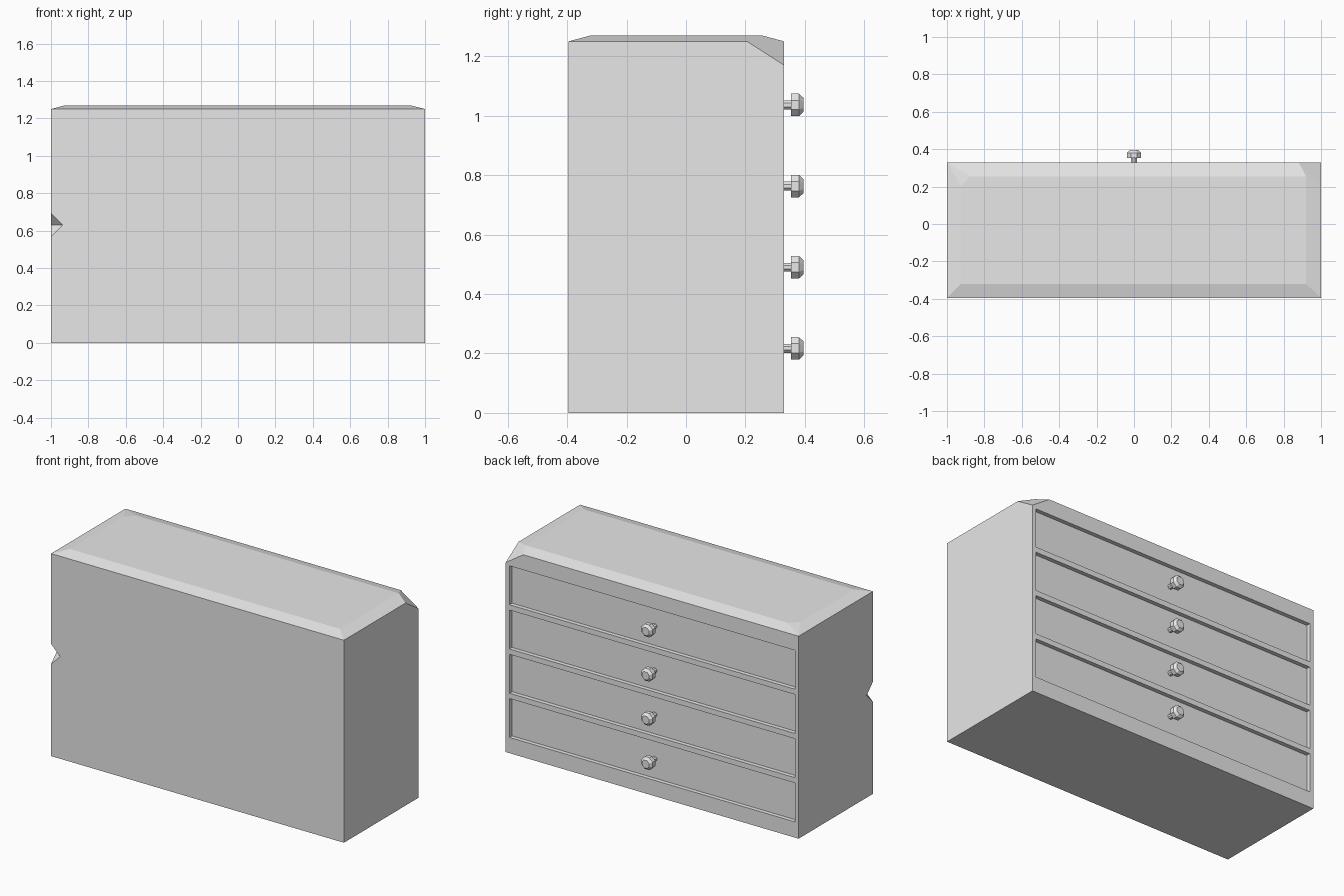
import bpy, bmesh, math
from mathutils import Matrix, Vector

cube = bpy.data.objects.get("Cube")
if cube:
    bpy.data.objects.remove(cube, do_unlink=True)

grey = bpy.data.materials.new("plain grey")
grey.use_nodes = True
grey.diffuse_color = (0.8, 0.8, 0.8, 1)
grey.node_tree.nodes["Principled BSDF"].inputs["Base Color"].default_value = grey.diffuse_color


def finish(name, bm):
    bmesh.ops.recalc_face_normals(bm, faces=bm.faces)
    mesh = bpy.data.meshes.new(name)
    bm.to_mesh(mesh)
    bm.free()
    mesh.materials.append(grey)
    obj = bpy.data.objects.new(name, mesh)
    bpy.context.collection.objects.link(obj)
    return obj


def hull(name, points):
    bm = bmesh.new()
    for p in points:
        bm.verts.new(p)
    bmesh.ops.convex_hull(bm, input=bm.verts)
    bmesh.ops.dissolve_limit(bm, angle_limit=0.01, verts=bm.verts, edges=bm.edges)
    return finish(name, bm)


def box(name, lo, hi):
    return hull(name, [(x, y, z) for x in (lo[0], hi[0])
                       for y in (lo[1], hi[1]) for z in (lo[2], hi[2])])


def cut(target, cutter):
    cutter.hide_render = True
    mod = target.modifiers.new("cut", 'BOOLEAN')
    mod.operation = 'DIFFERENCE'
    mod.solver = 'EXACT'
    mod.object = cutter
    bpy.context.view_layer.objects.active = target
    bpy.ops.object.modifier_apply(modifier=mod.name)
    bpy.data.objects.remove(cutter, do_unlink=True)


FRONT, BACK, SHOULDER, TOP = -0.395, 0.33, 1.25, 1.27

# Cabinet with bevelled top and one chipped back corner
cabinet = hull("cabinet", [
    (-1, FRONT, 0), (1, FRONT, 0), (1, BACK, 0), (-1, BACK, 0),
    (-1, FRONT, SHOULDER), (1, FRONT, SHOULDER), (-1, BACK, SHOULDER),
    (1, 0.205, SHOULDER), (0.88, BACK, SHOULDER), (1, BACK, 1.17),
    (-0.925, -0.32, TOP), (0.92, -0.32, TOP), (0.92, 0.255, TOP),
    (-0.875, 0.255, TOP), (-0.925, 0.205, TOP)])

# Small nick in the upright edge
centre = Vector((-1, FRONT, 0.63))
cut(cabinet, hull("nick_cutter", [centre + Vector(axis) * s for s in (-0.062, 0.062)
                                  for axis in ((1, 0, 0), (0, 1, 0), (0, 0, 1))]))

# Four recessed drawers, each with a turned eight-sided knob
KNOB = [(0.016, 0.30), (0.016, 0.353), (0.041, 0.353), (0.041, 0.38), (0.026, 0.395)]
for i in range(4):
    z = 0.217 + 0.273 * i
    cut(cabinet, box("slot_cutter", (-0.975, 0.25, z - 0.12), (0.975, 0.4, z + 0.12)))
    box(f"drawer_{i + 1}", (-0.974, 0.24, z - 0.119), (0.974, 0.306, z + 0.119))

    bm = bmesh.new()
    rings = []
    for r, y in KNOB:
        angles = [math.pi / 4 * (k + 0.5) for k in range(8)]
        rings.append([bm.verts.new((r * math.cos(a), y, z + r * math.sin(a))) for a in angles])
    for a, b in zip(rings, rings[1:]):
        for k in range(8):
            n = (k + 1) % 8
            bm.faces.new((a[k], a[n], b[n], b[k]))
    bm.faces.new(rings[0])
    bm.faces.new(rings[-1])
    finish(f"knob_{i + 1}", bm)
